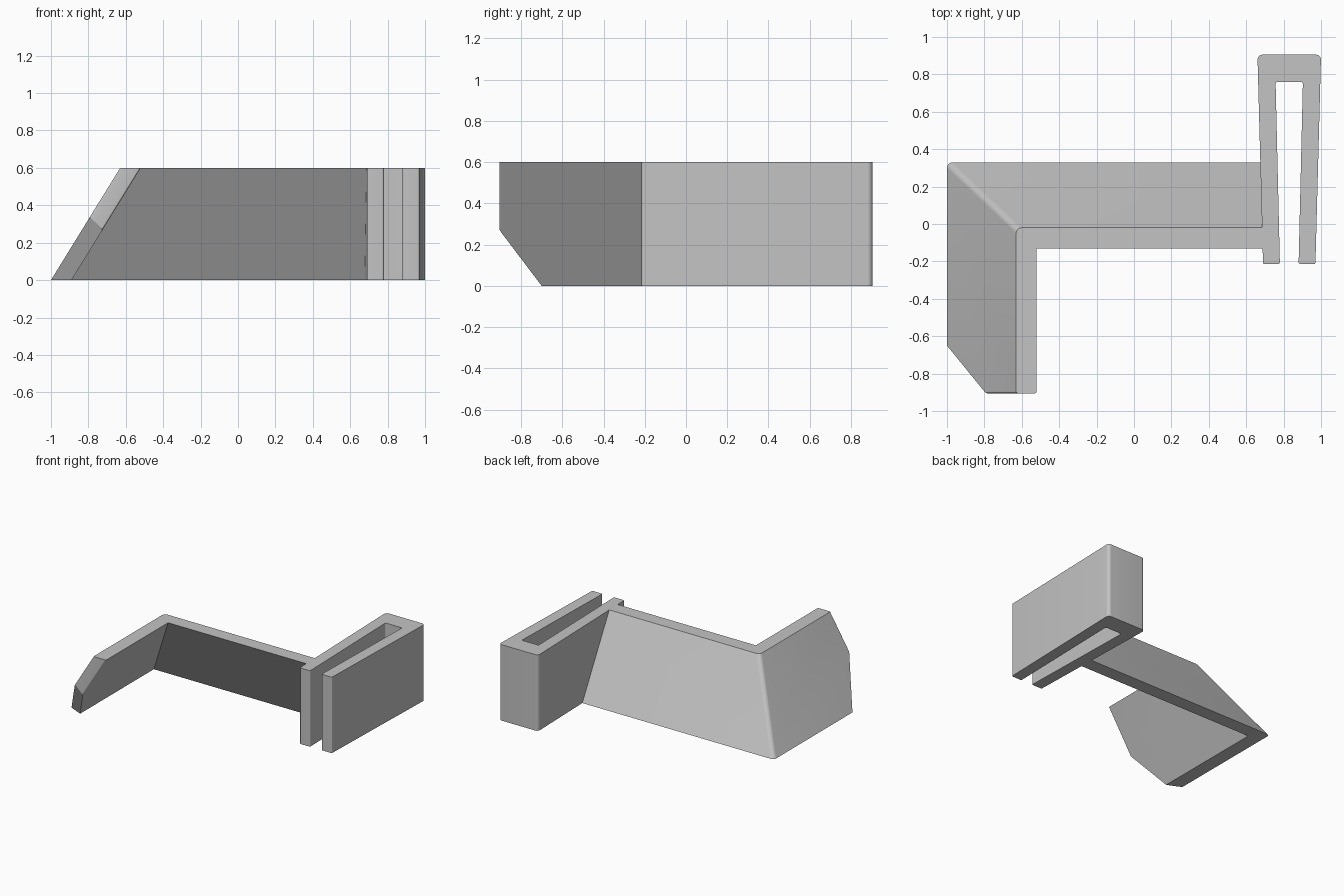
import bpy, bmesh, math
from mathutils import Vector

cube = bpy.data.objects.get("Cube")
if cube:
    bpy.data.objects.remove(cube, do_unlink=True)

HEIGHT = 0.6

grey = bpy.data.materials.new("plain grey")
grey.use_nodes = True
colour = (0.55, 0.55, 0.55, 1)
grey.diffuse_color = colour
grey.node_tree.nodes["Principled BSDF"].inputs["Base Color"].default_value = colour


def rounded(corners, steps=6):
    """Outline from (x, y, radius) corners, rounding those with a radius."""
    outline = []
    for i, (x, y, r) in enumerate(corners):
        p = Vector((x, y))
        if r == 0:
            outline.append(p)
            continue
        before = Vector(corners[i - 1][:2])
        after = Vector(corners[(i + 1) % len(corners)][:2])
        u, v = (before - p).normalized(), (after - p).normalized()
        half = u.angle(v) / 2
        start, end = p + u * r / math.tan(half), p + v * r / math.tan(half)
        centre = p + (u + v).normalized() * r / math.sin(half)
        for k in range(steps + 1):
            ray = start.lerp(end, k / steps) - centre
            outline.append(centre + ray.normalized() * r)
    return outline


def extrude(name, corners, lean=lambda p: Vector((0, 0)), cut=None):
    """Upright solid whose foot is displaced by lean, optionally trimmed by a plane."""
    outline = rounded(corners)
    bm = bmesh.new()
    top = [bm.verts.new((p.x, p.y, HEIGHT)) for p in outline]
    foot = [bm.verts.new((*(p + lean(p)), 0)) for p in outline]
    bm.faces.new(top)
    bm.faces.new(foot[::-1])
    for i in range(len(top)):
        bm.faces.new((top[i - 1], foot[i - 1], foot[i], top[i]))
    if cut:
        point, normal = cut
        bmesh.ops.bisect_plane(bm, geom=bm.verts[:] + bm.edges[:] + bm.faces[:],
                               plane_co=point, plane_no=normal, clear_inner=True)
        bmesh.ops.holes_fill(bm, edges=[e for e in bm.edges if e.is_boundary])
    bmesh.ops.recalc_face_normals(bm, faces=bm.faces)
    mesh = bpy.data.meshes.new(name)
    bm.to_mesh(mesh)
    bm.free()
    mesh.materials.append(grey)
    obj = bpy.data.objects.new(name, mesh)
    bpy.context.collection.objects.link(obj)
    bpy.ops.object.select_all(action="DESELECT")
    obj.select_set(True)
    bpy.context.view_layer.objects.active = obj
    bpy.ops.object.shade_smooth_by_angle(angle=math.radians(25))
    return obj


# Spring clip: a U that narrows towards its open front
extrude("spring_clip", [
    (0.69, -0.215, 0.01), (0.78, -0.215, 0.01),
    (0.757, 0.76, 0.012), (0.903, 0.76, 0.012),
    (0.88, -0.215, 0.01), (0.97, -0.215, 0.01),
    (1.0, 0.905, 0.025), (0.66, 0.905, 0.025)])


# Angled bracket: back wall and side arm whose feet splay outwards
def splay(p):
    return Vector((-0.37 if p.x < 0 else 0, 0.35 if p.y > -0.5 else 0))


# Sloping trim at the lower front of the arm
outer = Vector((-1, -0.65, 0))
slope = Vector((-0.79, -0.905, 0.335)) - outer
across = Vector((-0.89, -0.70, 0)) - outer

extrude("angled_bracket", [
    (0.69, -0.13, 0), (0.69, -0.02, 0),
    (-0.63, -0.02, 0.03), (-0.63, -0.905, 0.01),
    (-0.52, -0.905, 0.01), (-0.52, -0.13, 0)],
    lean=splay, cut=(outer, slope.cross(across).normalized()))
